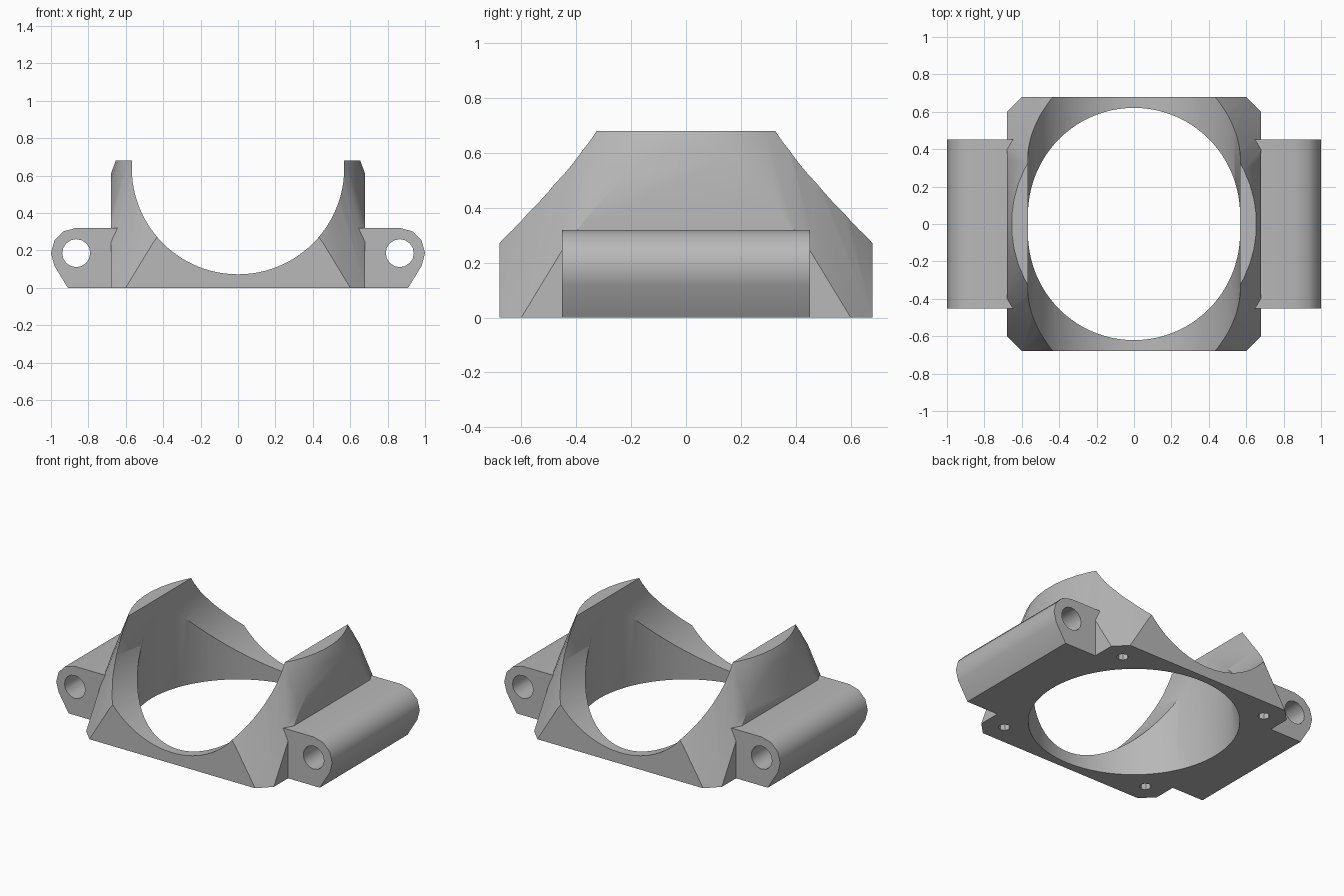
import bpy, bmesh
from math import radians, sin, cos
from mathutils import Matrix

cube = bpy.data.objects.get("Cube")
if cube:
    bpy.data.objects.remove(cube, do_unlink=True)

grey = bpy.data.materials.new("light grey")
grey.use_nodes = True
colour = (0.48, 0.48, 0.48, 1)
grey.diffuse_color = colour
grey.node_tree.nodes["Principled BSDF"].inputs["Base Color"].default_value = colour


def make(name, bm):
    bmesh.ops.recalc_face_normals(bm, faces=bm.faces)
    mesh = bpy.data.meshes.new(name)
    bm.to_mesh(mesh)
    bm.free()
    mesh.materials.append(grey)
    obj = bpy.data.objects.new(name, mesh)
    bpy.context.collection.objects.link(obj)
    return obj


def frustum(name, r1, r2, depth, segments, matrix):
    bm = bmesh.new()
    bmesh.ops.create_cone(bm, cap_ends=True, segments=segments, radius1=r1,
                          radius2=r2, depth=depth, matrix=matrix)
    return make(name, bm)


def box(name, size, centre):
    bm = bmesh.new()
    bmesh.ops.create_cube(bm, size=1, matrix=Matrix.Translation(centre) @ Matrix.Diagonal((*size, 1)))
    return make(name, bm)


def combine(obj, tool, operation):
    mod = obj.modifiers.new(operation.lower(), 'BOOLEAN')
    mod.operation, mod.object, mod.solver = operation, tool, 'EXACT'
    bpy.context.view_layer.objects.active = obj
    bpy.ops.object.modifier_apply(modifier=mod.name)
    bpy.data.objects.remove(tool, do_unlink=True)


along_y = Matrix.Rotation(radians(90), 4, 'X')
HEIGHT = 0.68
LUG_X, LUG_Z, LUG_R = 0.865, 0.185, 0.135

# Tapered round body trimmed to a square footprint
body = frustum("bracket_body", 0.907, 0.655, HEIGHT, 48,
               Matrix.Translation((0, 0, HEIGHT / 2)) @ Matrix.Rotation(radians(3.75), 4, 'Z'))
combine(body, box("square_trim", (1.36, 1.36, 2), (0, 0, 0.5)), 'INTERSECT')

# Clamp lugs: rounded outline extruded along y, sunk into the body
for side in (-1, 1):
    arc = [(LUG_X + LUG_R * cos(radians(a)), LUG_Z + LUG_R * sin(radians(a)))
           for a in range(-30, 91, 30)]
    outline = [(0.62, 0), (0.91, 0)] + arc + [(0.62, 0.32)]
    bm = bmesh.new()
    face = bm.faces.new([bm.verts.new((side * x, -0.453, z)) for x, z in outline])
    ext = bmesh.ops.extrude_face_region(bm, geom=[face])
    bmesh.ops.translate(bm, vec=(0, 0.906, 0),
                        verts=[v for v in ext["geom"] if isinstance(v, bmesh.types.BMVert)])
    combine(body, make("lug", bm), 'UNION')
    # Pin bore through the lug
    combine(body, frustum("pin_bore", 0.075, 0.075, 2, 16,
                          Matrix.Translation((side * LUG_X, 0, LUG_Z)) @ along_y), 'DIFFERENCE')

# Horizontal cradle cut
combine(body, frustum("cradle_cut", 0.568, 0.568, 3, 96,
                      Matrix.Translation((0, 0, 0.64)) @ along_y), 'DIFFERENCE')

# Tapered vertical opening
combine(body, frustum("opening_cut", 0.637, 0.557, 0.86, 96,
                      Matrix.Translation((0, 0, 0.33))), 'DIFFERENCE')

# Blind screw holes under the four corners
for sx in (-1, 1):
    for sy in (-1, 1):
        combine(body, frustum("screw_hole", 0.036, 0.036, 0.3, 8,
                              Matrix.Translation((sx * 0.546, sy * 0.546, 0))), 'DIFFERENCE')

# Smooth curved walls, crisp edges
bpy.ops.object.select_all(action='DESELECT')
body.select_set(True)
bpy.context.view_layer.objects.active = body
bpy.ops.object.shade_smooth_by_angle(angle=radians(31))
